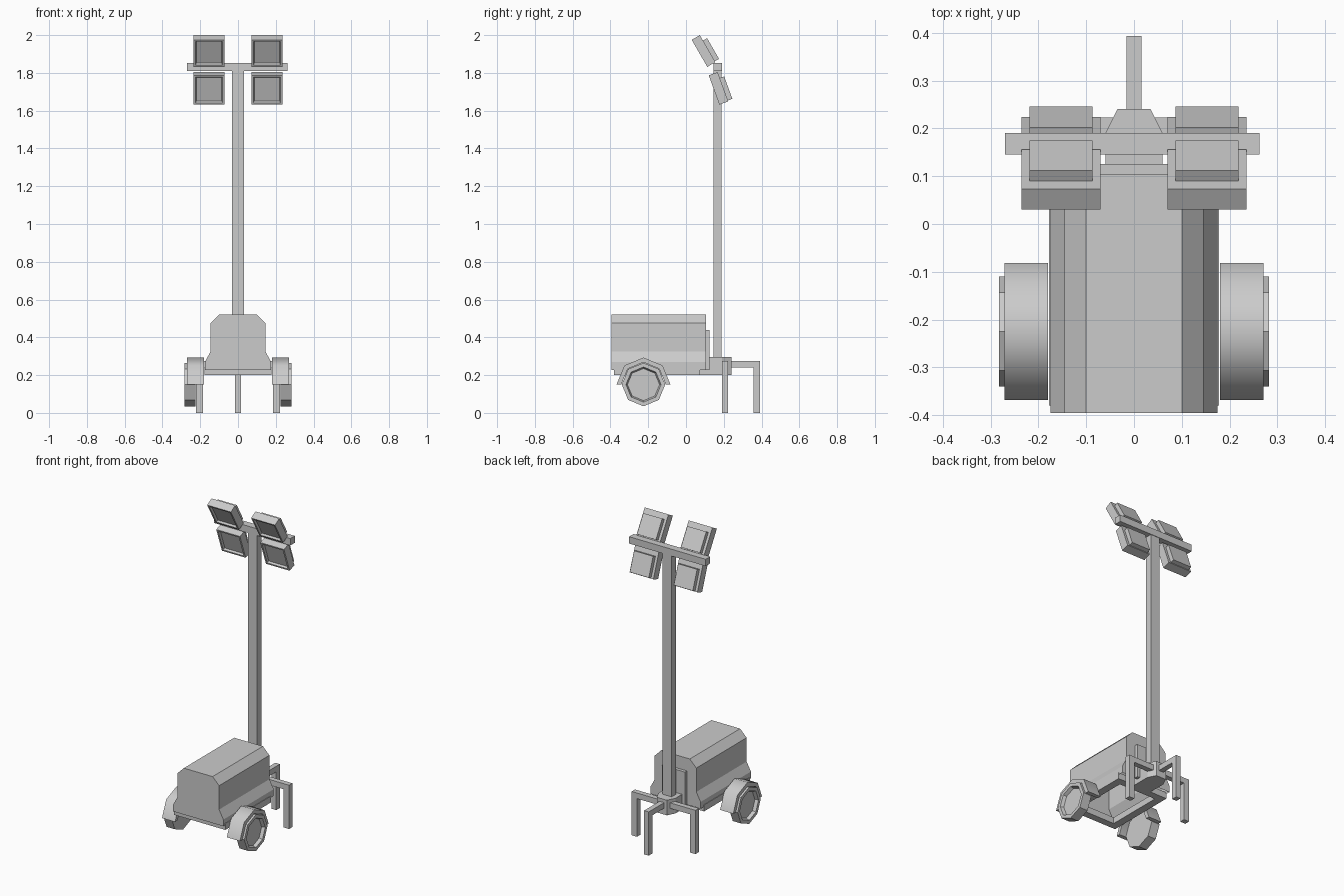
import bpy, bmesh, math
from mathutils import Matrix, Vector

if "Cube" in bpy.data.objects:
    bpy.data.objects.remove(bpy.data.objects["Cube"])


def finish(name, bm, smooth=None):
    bmesh.ops.recalc_face_normals(bm, faces=bm.faces)
    me = bpy.data.meshes.new(name)
    bm.to_mesh(me)
    bm.free()
    ob = bpy.data.objects.new(name, me)
    bpy.context.collection.objects.link(ob)
    if smooth:
        bpy.ops.object.select_all(action='DESELECT')
        ob.select_set(True)
        bpy.context.view_layer.objects.active = ob
        bpy.ops.object.shade_smooth_by_angle(angle=math.radians(smooth))
    return ob


def add_box(bm, x0, x1, y0, y1, z0, z1):
    m = Matrix.Translation(((x0 + x1) / 2, (y0 + y1) / 2, (z0 + z1) / 2)) @ \
        Matrix.Diagonal((x1 - x0, y1 - y0, z1 - z0, 1))
    return bmesh.ops.create_cube(bm, size=1, matrix=m)['verts']


def boxes(name, *items):
    bm = bmesh.new()
    for b in items:
        add_box(bm, *b)
    return finish(name, bm)


def prism(name, pts, depth, caps=True, smooth=None):
    """Extrude a closed 3D outline along a vector."""
    bm = bmesh.new()
    face = bm.faces.new([bm.verts.new(p) for p in pts])
    r = bmesh.ops.extrude_face_region(bm, geom=[face], use_keep_orig=True)
    vs = [v for v in r['geom'] if isinstance(v, bmesh.types.BMVert)]
    bmesh.ops.translate(bm, verts=vs, vec=Vector(depth))
    return bm


# engine cover: profile extruded along y, open underneath
half = [(.175, .228), (.175, .27), (.145, .325), (.145, .475), (.10, .52)]
outline = half + [(-x, z) for x, z in reversed(half)]
bm = prism("engine_cover", [(x, -.395, z) for x, z in outline], (0, .5, 0))
bottom = [f for f in bm.faces if all(v.co.z < .23 for v in f.verts)]
bmesh.ops.delete(bm, geom=bottom, context='FACES_ONLY')
finish("engine_cover", bm)

# chassis rails, rear panel and tow hub
boxes("chassis_frame",
      (-.178, -.13, -.38, .075, .2, .24), (.13, .178, -.38, .075, .2, .24),
      (-.13, .13, -.38, -.335, .2, .24), (-.13, .13, .03, .075, .2, .24))
boxes("rear_panel", (-.08, .08, .10, .125, .228, .44))
hub = [(-.06, .07), (.06, .07), (.06, .19), (.035, .24), (-.035, .24), (-.06, .19)]
finish("mast_base", prism("mast_base", [(x, y, .2) for x, y in hub], (0, 0, .095)))

# support legs
boxes("rear_leg", (-.016, .016, .23, .357, .24, .275), (-.016, .016, .357, .393, 0, .275))
for s, side in ((1, "right"), (-1, "left")):
    def sx(a, b):
        return (min(s * a, s * b), max(s * a, s * b))
    boxes(side + "_leg", (*sx(.04, .185), .19, .223, .24, .275),
          (*sx(.185, .222), .19, .223, 0, .275))

    # octagonal wheel with recessed hub on the outside
    cy, cz = -.225, .15
    ring = [(s * .225, cy + .115 * math.cos(i * math.pi / 4),
             cz + .115 * math.sin(i * math.pi / 4)) for i in range(8)]
    bm = prism("wheel", ring, (s * .057, 0, 0))
    bmesh.ops.recalc_face_normals(bm, faces=bm.faces)
    outer = [f for f in bm.faces if all(abs(v.co.x) > .27 for v in f.verts)]
    bmesh.ops.inset_region(bm, faces=outer, thickness=.022)
    bmesh.ops.inset_region(bm, faces=outer, thickness=.008, depth=-.02)
    finish(side + "_wheel", bm)

    # half-octagon fender
    arc = [(cy + r * math.cos(a * math.pi / 4), cz + r * math.sin(a * math.pi / 4))
           for r, seq in ((.143, range(5)), (.118, range(4, -1, -1))) for a in seq]
    finish(side + "_fender", prism("fender", [(s * .18, y, z) for y, z in arc],
                                   (s * .091, 0, 0)), smooth=50)

# mast and lamp crossbar
boxes("mast", (-.031, .031, .145, .187, .29, 1.815))
boxes("lamp_crossbar", (-.27, .262, .145, .19, 1.81, 1.853))


def lamp(name, x, y, z, tilt):
    bm = bmesh.new()
    h = .0825
    add_box(bm, -h, h, -.025, .025, -h, h)
    bmesh.ops.recalc_face_normals(bm, faces=bm.faces)
    # recessed glass in the front face
    front = [f for f in bm.faces if f.normal.y < -.9]
    bmesh.ops.inset_region(bm, faces=front, thickness=.015)
    bmesh.ops.inset_region(bm, faces=front, thickness=.008, depth=-.012)
    # smaller housing on the back
    add_box(bm, -.066, .066, .02, .05, -.077, .049)
    ob = finish(name, bm)
    ob.location = (x, y, z)
    ob.rotation_euler.x = math.radians(tilt)


for s, side in ((1, "right"), (-1, "left")):
    lamp(side + "_upper_lamp", s * .153, .093, 1.916, 30)
    lamp(side + "_lower_lamp", s * .153, .172, 1.718, 20)
